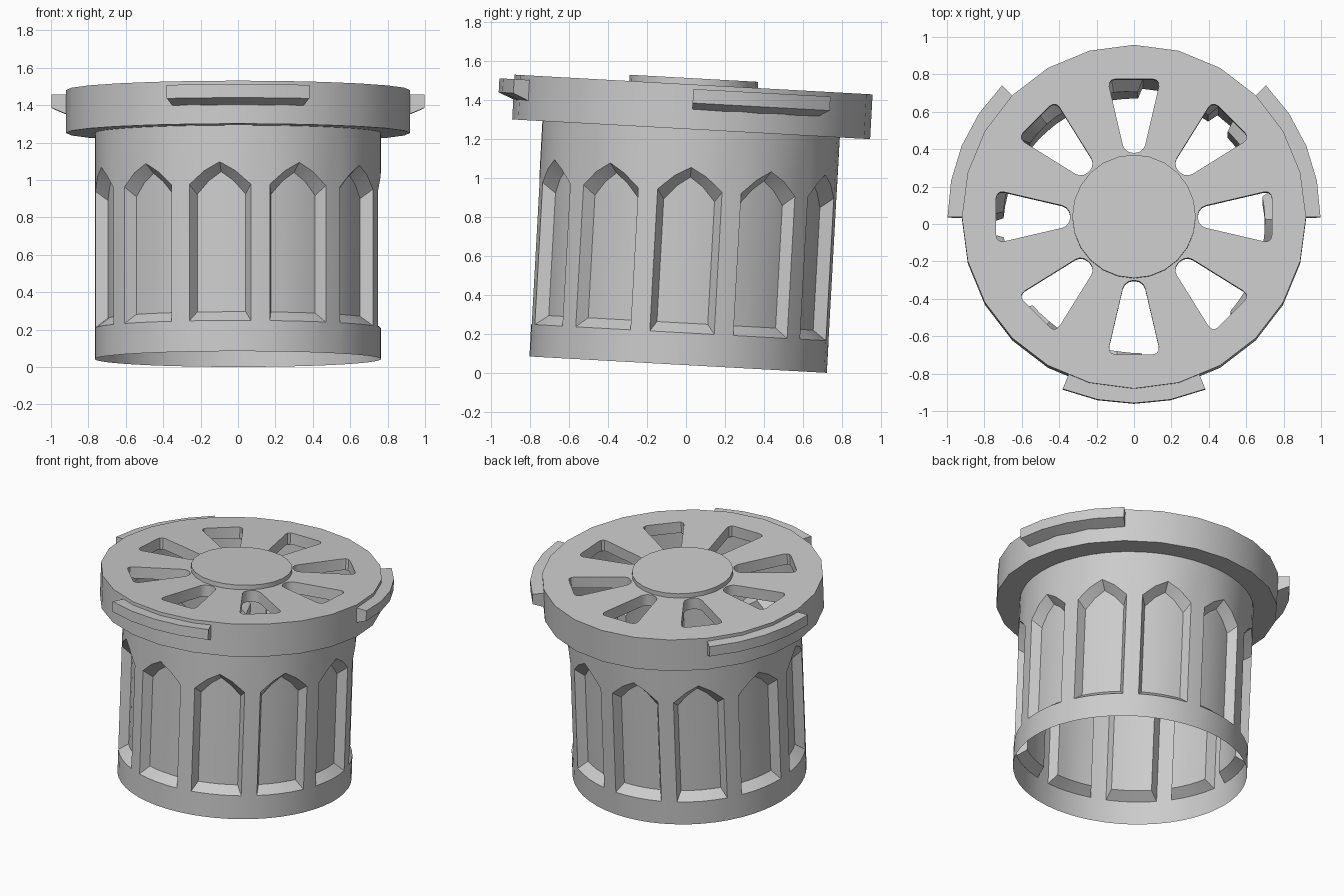
import bpy, bmesh
from math import radians, sin, cos, pi
from mathutils import Matrix, Vector

cube = bpy.data.objects.get("Cube")
if cube:
    bpy.data.objects.remove(cube, do_unlink=True)

SIDES = 24
WALL = 0.765          # basket radius
LID_R = 0.92          # lid radius
LID_LOW, LID_TOP = 1.21, 1.44
PANELS = 11

# The whole basket leans slightly backwards
LEAN = Matrix.Translation((0, -0.04, 0.043)) @ Matrix.Rotation(radians(-3.15), 4, 'X')

grey = bpy.data.materials.new("plain_grey")
grey.use_nodes = True
grey.diffuse_color = (0.6, 0.6, 0.6, 1)
grey.node_tree.nodes["Principled BSDF"].inputs["Base Color"].default_value = (0.6, 0.6, 0.6, 1)


def polar(r, deg, h):
    return Vector((r * cos(radians(deg)), r * sin(radians(deg)), h))


def make_object(name, bm):
    bmesh.ops.remove_doubles(bm, verts=bm.verts, dist=0.0005)
    bmesh.ops.recalc_face_normals(bm, faces=bm.faces)
    mesh = bpy.data.meshes.new(name)
    bm.to_mesh(mesh)
    bm.free()
    obj = bpy.data.objects.new(name, mesh)
    bpy.context.collection.objects.link(obj)
    return obj


def finish(obj, angle=32):
    obj.data.materials.clear()
    obj.data.materials.append(grey)
    obj.data.transform(LEAN)
    bpy.ops.object.select_all(action='DESELECT')
    obj.select_set(True)
    bpy.context.view_layer.objects.active = obj
    bpy.ops.object.shade_smooth_by_angle(angle=radians(angle))


def quad(bm, points):
    bm.faces.new([bm.verts.new(p) for p in points])


def lathe(profile):
    """Turned solid; both ends of the profile are closed with a cap."""
    bm = bmesh.new()
    rings = [[bm.verts.new(polar(r, 360 * i / SIDES, h)) for i in range(SIDES)]
             for r, h in profile]
    for low, high in zip(rings, rings[1:]):
        for i in range(SIDES):
            j = (i + 1) % SIDES
            bm.faces.new((low[i], low[j], high[j], high[i]))
    bm.faces.new(rings[0])
    bm.faces.new(rings[-1])
    return bm


# Basket wall: thin shell with arched recessed panels
bm = bmesh.new()
step = 360 / PANELS
half = 12.5
sill, shoulder = 0.165, 0.895
columns = [(-half, shoulder), (-half / 2, 0.968), (0, 1.015), (half / 2, 0.968), (half, shoulder)]


def recess(a, h):
    return (a * 0.86, h)


for p in range(PANELS):
    mid = 0.8 + p * step

    def wall(a, h):
        return polar(WALL, mid + a, h)

    def back(a, h):
        return polar(0.70, mid + a * 0.86, h)

    for (a, ha), (b, hb) in zip(columns, columns[1:]):
        quad(bm, (wall(a, 0), wall(b, 0), wall(b, sill), wall(a, sill)))
        quad(bm, (wall(a, ha), wall(b, hb), wall(b, LID_LOW), wall(a, LID_LOW)))
        quad(bm, (wall(a, sill), wall(b, sill), back(b, sill + 0.05), back(a, sill + 0.05)))
        quad(bm, (back(a, sill + 0.05), back(b, sill + 0.05), back(b, hb - 0.05), back(a, ha - 0.05)))
        quad(bm, (back(a, ha - 0.05), back(b, hb - 0.05), wall(b, hb), wall(a, ha)))
    for a in (-half, half):
        quad(bm, (wall(a, sill), back(a, sill + 0.05), back(a, shoulder - 0.05), wall(a, shoulder)))
    # rib between this panel and the next
    levels = (0, sill, shoulder, LID_LOW)
    for low, high in zip(levels, levels[1:]):
        quad(bm, (wall(half, low), wall(step - half, low),
                  wall(step - half, high), wall(half, high)))
finish(make_object("basket_wall", bm), 40)

# Lid: thick rim with a plate across the top
plate_low = LID_TOP - 0.08
lid = make_object("lid", lathe([(0.1, plate_low), (WALL, plate_low), (WALL, LID_LOW),
                                (LID_R, LID_LOW), (LID_R, LID_TOP), (0.1, LID_TOP)]))

# Rounded wedge openings through the lid
bm = bmesh.new()
for i in range(8):
    turn = Matrix.Rotation(i * pi / 4, 4, 'Z')
    corners = [(0.342, -0.05), (0.737, -0.142), (0.737, 0.142), (0.342, 0.05)]
    verts = [bm.verts.new(turn @ Vector((x, y, 1.3))) for x, y in corners]
    bm.faces.new(verts)
bmesh.ops.bevel(bm, geom=bm.verts[:], offset=0.042, segments=3, profile=0.5, affect='VERTICES')
top = bmesh.ops.extrude_face_region(bm, geom=bm.faces[:])
bmesh.ops.translate(bm, vec=(0, 0, 0.3),
                    verts=[v for v in top["geom"] if isinstance(v, bmesh.types.BMVert)])
cutter = make_object("lid_cutter", bm)
cutter.hide_render = True

cut = lid.modifiers.new("openings", 'BOOLEAN')
cut.operation = 'DIFFERENCE'
cut.solver = 'EXACT'
cut.object = cutter
bpy.context.view_layer.update()
depsgraph = bpy.context.evaluated_depsgraph_get()
cut_mesh = bpy.data.meshes.new_from_object(lid.evaluated_get(depsgraph))
lid.modifiers.clear()
lid.data = cut_mesh
bpy.data.objects.remove(cutter, do_unlink=True)
finish(lid)

# Raised disc in the middle of the lid
finish(make_object("centre_disc", lathe([(0.33, LID_TOP - 0.01), (0.33, LID_TOP + 0.032)])))

# Three curved grip tabs around the rim
section = [(0.9, 1.305), (0.997, 1.345), (0.997, 1.417), (0.9, 1.417)]
for name, centre in (("front_tab", -90), ("left_tab", 22.5), ("right_tab", 157.5)):
    bm = bmesh.new()
    rings = [[bm.verts.new(polar(r, centre - 22.5 + 11.25 * k, h)) for r, h in section]
             for k in range(5)]
    for one, two in zip(rings, rings[1:]):
        for i in range(4):
            j = (i + 1) % 4
            bm.faces.new((one[i], one[j], two[j], two[i]))
    bm.faces.new(rings[0])
    bm.faces.new(rings[-1])
    finish(make_object(name, bm))
